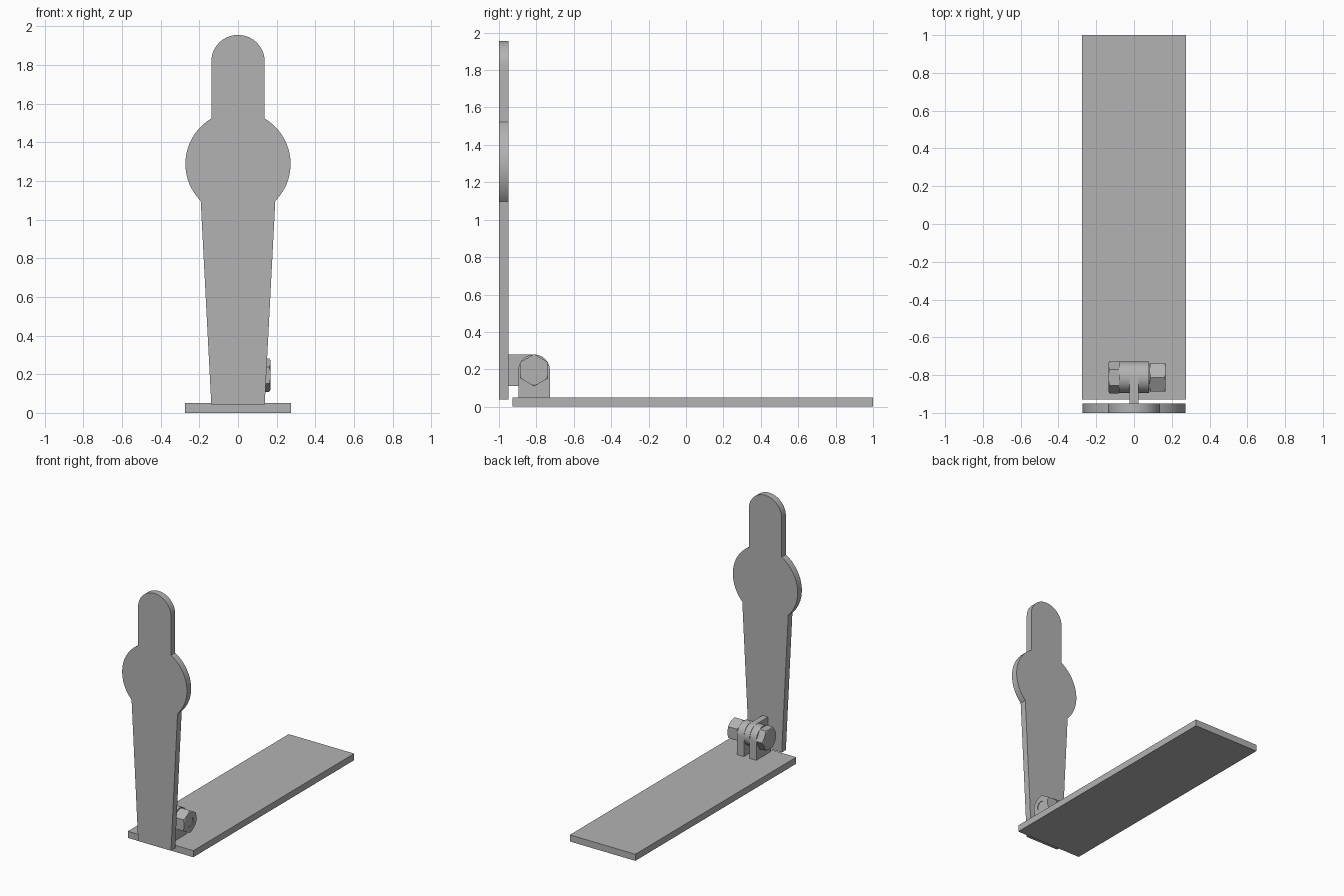
import bpy
import bmesh
from math import pi, sin, cos, atan2, radians

cube = bpy.data.objects.get("Cube")
if cube:
    bpy.data.objects.remove(cube, do_unlink=True)

steel = bpy.data.materials.new("plain grey steel")
steel.use_nodes = True
GREY = (0.45, 0.45, 0.45, 1)
steel.diffuse_color = GREY
steel.node_tree.nodes["Principled BSDF"].inputs["Base Color"].default_value = GREY

# Hinge axis position and sizes
PIVOT_Y, PIVOT_Z, LUG_R = -0.812, 0.195, 0.084
HOLE_R = 0.035


def arc(cx, cy, r, start, end, steps):
    return [(cx + r * cos(start + (end - start) * i / steps),
             cy + r * sin(start + (end - start) * i / steps)) for i in range(steps + 1)]


def extrude(name, outline, axis, low, high):
    """Extrude an outline along x (outline is y, z) or y (outline is x, z)."""
    bm = bmesh.new()
    place = (lambda p: (low, *p)) if axis == "x" else (lambda p: (p[0], low, p[1]))
    face = bm.faces.new([bm.verts.new(place(p)) for p in outline])
    new = bmesh.ops.extrude_face_region(bm, geom=[face])["geom"]
    shift = (high - low, 0, 0) if axis == "x" else (0, high - low, 0)
    bmesh.ops.translate(bm, vec=shift, verts=[g for g in new if isinstance(g, bmesh.types.BMVert)])
    bmesh.ops.recalc_face_normals(bm, faces=bm.faces)
    return finish(name, bm)


def finish(name, bm):
    mesh = bpy.data.meshes.new(name)
    bm.to_mesh(mesh)
    bm.free()
    mesh.materials.append(steel)
    obj = bpy.data.objects.new(name, mesh)
    bpy.context.collection.objects.link(obj)
    return obj


def smooth(obj):
    bpy.ops.object.select_all(action="DESELECT")
    obj.select_set(True)
    bpy.context.view_layer.objects.active = obj
    bpy.ops.object.shade_smooth_by_angle(angle=radians(25))


def lathe(name, profile, sides=48):
    """Closed solid of rings (x, radius) around the hinge axis."""
    bm = bmesh.new()
    rings = [[bm.verts.new((x, *p)) for p in arc(PIVOT_Y, PIVOT_Z, r, 0, 2 * pi, sides)[:-1]]
             for x, r in profile]
    for a, b in zip(rings, rings[1:]):
        for i in range(sides):
            j = (i + 1) % sides
            bm.faces.new((a[i], a[j], b[j], b[i]))
    bm.faces.new(rings[0])
    bm.faces.new(rings[-1])
    bmesh.ops.recalc_face_normals(bm, faces=bm.faces)
    return finish(name, bm)


def apply_boolean(obj, cutter, operation):
    mod = obj.modifiers.new("cut", "BOOLEAN")
    mod.operation, mod.solver, mod.object = operation, "EXACT", cutter
    bpy.ops.object.select_all(action="DESELECT")
    obj.select_set(True)
    bpy.context.view_layer.objects.active = obj
    bpy.ops.object.modifier_apply(modifier=mod.name)
    bpy.data.objects.remove(cutter, do_unlink=True)


def hexagon(name, low, high, turn, low_r, high_r):
    """Hexagonal fastener whose corners are rounded off by a chamfered turning."""
    obj = extrude(name, arc(PIVOT_Y, PIVOT_Z, 0.086, turn, turn + 2 * pi, 6)[:-1], "x", low, high)
    c = 0.008
    turning = lathe("turning", [(low - 0.001, low_r), (low + c, 0.088),
                                (high - c, 0.088), (high + 0.001, high_r)])
    apply_boolean(obj, turning, "INTERSECT")
    return obj


# Flat base plate
extrude("base_plate", [(-0.275, 0), (0.275, 0), (0.275, 0.05), (-0.275, 0.05)], "y", -0.928, 1)

# Upright plate: tapered leg, round bulge, round-topped neck
BULGE_Z, BULGE_R, NECK = 1.288, 0.272, 0.138
waist = atan2(-0.192, 0.193)
shoulder = atan2(0.234, NECK)
right = [(NECK, 0.04)] + arc(0, BULGE_Z, BULGE_R, waist, shoulder, 24)
top = arc(0, 1.817, NECK, 0, pi, 32)
left = [(-x, z) for x, z in reversed(right)]
smooth(extrude("upright_plate", right + top + left, "y", -1, -0.95))

# Pair of lugs standing on the base
fork = arc(PIVOT_Y, PIVOT_Z, LUG_R, 0, pi, 32)
fork += [(PIVOT_Y - LUG_R, 0.05), (PIVOT_Y + LUG_R, 0.05)]
for side, low, high in (("left", 0.025, 0.08), ("right", -0.08, -0.025)):
    smooth(extrude(side + "_base_lug", fork, "x", low, high))

# Single lug reaching back from the upright
tongue = arc(PIVOT_Y, PIVOT_Z, LUG_R, -pi / 2, pi / 2, 32)
tongue += [(-0.95, PIVOT_Z + LUG_R), (-0.95, PIVOT_Z - LUG_R)]
smooth(extrude("upright_lug", tongue, "x", -0.023, 0.023))

# Bolt with its head and nut
smooth(lathe("bolt_shaft", [(-0.1, HOLE_R), (0.163, HOLE_R)]))
smooth(hexagon("bolt_head", -0.135, -0.08, 0, 0.074, 0.088))
nut = hexagon("nut", 0.083, 0.168, pi / 2, 0.074, 0.074)
apply_boolean(nut, lathe("bore", [(0.05, HOLE_R), (0.2, HOLE_R)]), "DIFFERENCE")
smooth(nut)
